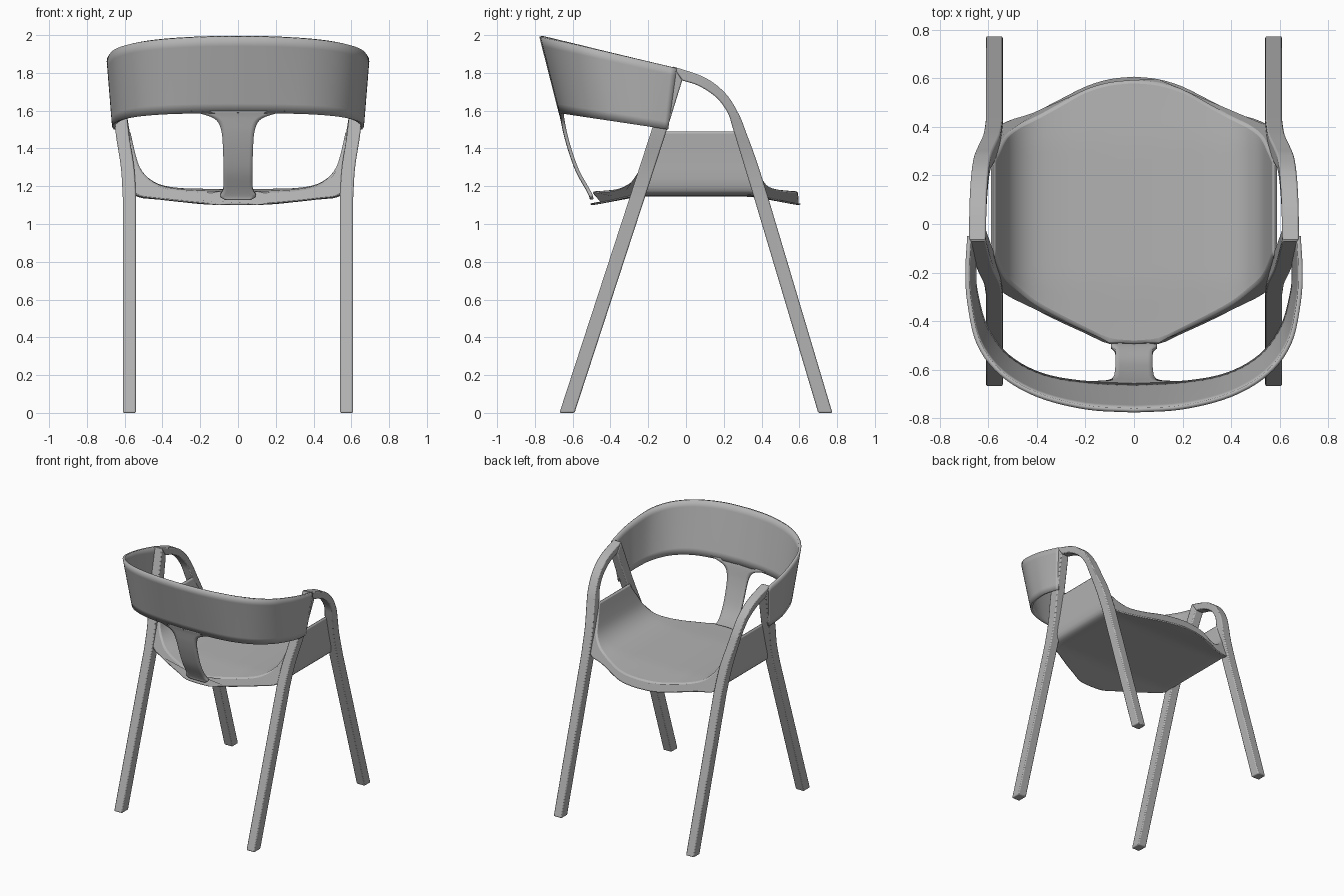
import bpy
import math
from mathutils import Vector

if "Cube" in bpy.data.objects:
    bpy.data.objects.remove(bpy.data.objects["Cube"], do_unlink=True)

grey = bpy.data.materials.new("warm_grey")
grey.use_nodes = True
grey.diffuse_color = (0.45, 0.45, 0.45, 1)
grey.node_tree.nodes["Principled BSDF"].inputs["Base Color"].default_value = (0.45, 0.45, 0.45, 1)


def smooth_path(points, steps):
    """Catmull-Rom curve through tuples of any length."""
    pts = [Vector(p) for p in points]
    pts = [pts[0] * 2 - pts[1]] + pts + [pts[-1] * 2 - pts[-2]]
    out = []
    for a, b, c, d in zip(pts, pts[1:], pts[2:], pts[3:]):
        for i in range(steps):
            t = i / steps
            out.append(0.5 * (2 * b + (c - a) * t + (2 * a - 5 * b + 4 * c - d) * t ** 2
                              + (3 * b - a - 3 * c + d) * t ** 3))
    return out + [pts[-2]]


def loft(name, rows, closed=False):
    """Skin rows of points; closed rows become a capped tube."""
    n = len(rows[0])
    verts = [tuple(p) for row in rows for p in row]
    faces = []
    for r in range(len(rows) - 1):
        for i in range(n if closed else n - 1):
            j = (i + 1) % n
            faces.append((r * n + i, r * n + j, (r + 1) * n + j, (r + 1) * n + i))
    if closed:
        faces.append(tuple(reversed(range(n))))
        faces.append(tuple(range((len(rows) - 1) * n, len(rows) * n)))
    mesh = bpy.data.meshes.new(name)
    mesh.from_pydata(verts, [], faces)
    mesh.materials.append(grey)
    obj = bpy.data.objects.new(name, mesh)
    bpy.context.collection.objects.link(obj)
    bpy.ops.object.select_all(action="DESELECT")
    bpy.context.view_layer.objects.active = obj
    obj.select_set(True)
    bpy.ops.object.mode_set(mode="EDIT")
    bpy.ops.mesh.select_all(action="SELECT")
    bpy.ops.mesh.normals_make_consistent(inside=False)
    bpy.ops.object.mode_set(mode="OBJECT")
    bpy.ops.object.shade_smooth_by_angle(angle=math.radians(35))
    return obj


def bevel(obj, width):
    mod = obj.modifiers.new("Soft edges", "BEVEL")
    mod.width = width
    mod.segments = 2
    mod.limit_method = "ANGLE"
    mod.angle_limit = math.radians(40)


def thicken(obj, amount):
    mod = obj.modifiers.new("Thickness", "SOLIDIFY")
    mod.thickness = amount
    mod.offset = 0


def mirrored(half):
    """Complete a half row that starts on the centre line."""
    return [Vector((-p[0], *p[1:])) for p in reversed(half[1:])] + list(half)


# Legs: inner y, inner z, outer y, outer z, centre x
def leg_pair(name, foot, upper):
    rings = []
    for yi, zi, yo, zo, x in [foot] + smooth_path(upper, 6):
        rings.append([(x - 0.035, yi, zi), (x + 0.035, yi, zi),
                      (x + 0.035, yo, zo), (x - 0.035, yo, zo)])
    obj = loft(name, rings, closed=True)
    bevel(obj, 0.007)
    obj.modifiers.new("Both sides", "MIRROR")


leg_pair("arm_legs", (0.70, 0, 0.775, 0, 0.575), [
    (0.36, 1.14, 0.435, 1.14, 0.575), (0.305, 1.32, 0.375, 1.33, 0.585),
    (0.25, 1.5, 0.32, 1.48, 0.61), (0.22, 1.59, 0.28, 1.58, 0.625),
    (0.16, 1.67, 0.21, 1.69, 0.635), (0.07, 1.73, 0.10, 1.775, 0.642),
    (-0.02, 1.76, -0.07, 1.835, 0.645)])
leg_pair("back_legs", (-0.59, 0, -0.67, 0, 0.575), [
    (-0.218, 1.14, -0.298, 1.14, 0.575), (-0.166, 1.3, -0.246, 1.3, 0.585),
    (-0.101, 1.5, -0.181, 1.5, 0.615), (-0.02, 1.76, -0.07, 1.835, 0.645)])

# Seat shell with upturned sides: top x, top z, under x, under z, back y, front y
half = smooth_path([
    (0, 1.185, 0, 1.145, -0.51, 0.61), (0.1, 1.185, 0.1, 1.145, -0.5, 0.6),
    (0.2, 1.187, 0.2, 1.145, -0.455, 0.57), (0.3, 1.19, 0.31, 1.146, -0.405, 0.515),
    (0.4, 1.205, 0.42, 1.148, -0.35, 0.46), (0.47, 1.24, 0.53, 1.155, -0.295, 0.425),
    (0.52, 1.3, 0.57, 1.2, -0.25, 0.385), (0.548, 1.39, 0.58, 1.35, -0.2, 0.33),
    (0.57, 1.49, 0.59, 1.49, -0.14, 0.28)], 3)
section = [Vector((-p[0], p[1], -p[2], *p[3:])) for p in reversed(half[1:])] + half


def droop(y):
    return min(1, max(0, (abs(y - 0.05) - 0.3) / 0.24))


rows = []
STEPS = 20
for k in range(STEPS + 1):
    t = k / STEPS
    top, under = [], []
    for xt, zt, xu, zu, yb, yf in section:
        y = yb + (yf - yb) * t
        under.append((xu, y, zu - 0.045 * droop(y)))
        top.append((xt, y + 0.02 * (1 - 2 * t), zt - 0.012 * droop(y)))
    rows.append(under + top[::-1])
bevel(loft("seat", rows, closed=True), 0.012)

# Wraparound backrest: top x, y and bottom x, y
rim = mirrored_rim = smooth_path([
    (0, -0.768, 0, -0.665), (0.2, -0.755, 0.2, -0.655), (0.4, -0.703, 0.38, -0.622),
    (0.55, -0.613, 0.52, -0.545), (0.64, -0.49, 0.61, -0.425), (0.677, -0.33, 0.65, -0.29),
    (0.686, -0.2, 0.658, -0.2), (0.678, -0.05, 0.648, -0.095)], 5)
columns = []
for xt, yt, xb, yb in rim:
    a = Vector((xt, yt, 1.825 - 0.235 * (yt + 0.05)))
    b = Vector((xb, yb, 1.5 - 0.155 * (yb + 0.09)))
    columns.append([a.lerp(b, i / 8) for i in range(9)])
columns = [[Vector((-p.x, p.y, p.z)) for p in col] for col in reversed(columns[1:])] + columns
thicken(loft("backrest", columns), 0.018)

# Flared stem joining backrest to seat: half width, y, z
stem_rows = []
for w, y, z in smooth_path([
        (0.25, -0.668, 1.60), (0.15, -0.66, 1.572), (0.105, -0.653, 1.54), (0.085, -0.64, 1.48),
        (0.079, -0.615, 1.39), (0.076, -0.575, 1.28), (0.078, -0.525, 1.19),
        (0.095, -0.505, 1.15), (0.07, -0.5, 1.13)], 4):
    stem_rows.append([(w * s / 4, y + 0.25 * (w * s / 4) ** 2, z) for s in range(-4, 5)])
thicken(loft("back_stem", stem_rows), 0.018)
